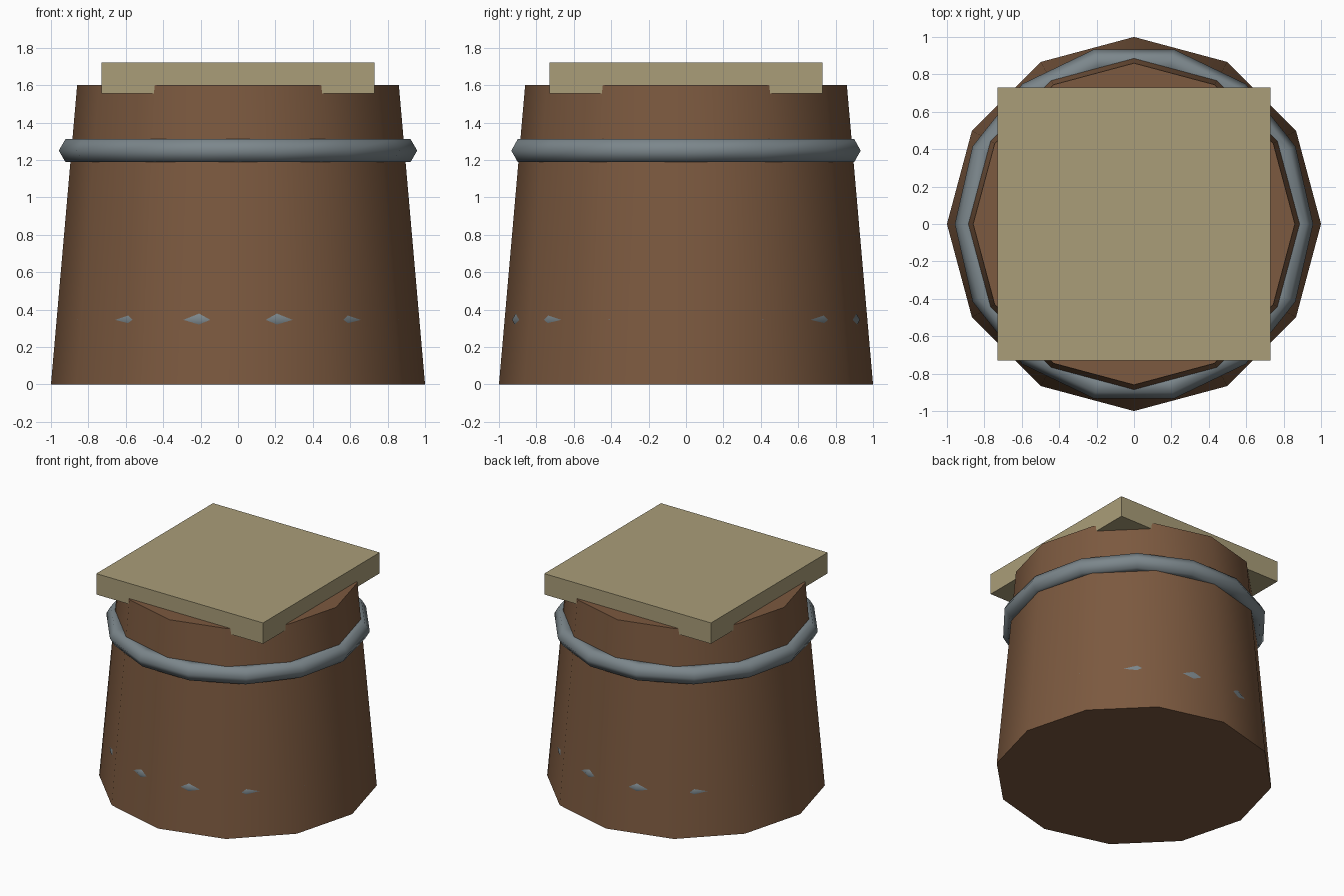
import bpy
import math

if "Cube" in bpy.data.objects:
    bpy.data.objects.remove(bpy.data.objects["Cube"])


def material(name, rgb):
    mat = bpy.data.materials.new(name)
    mat.diffuse_color = (*rgb, 1)
    mat.use_nodes = True
    mat.node_tree.nodes["Principled BSDF"].inputs["Base Color"].default_value = mat.diffuse_color
    return mat


def finish(name, mat):
    obj = bpy.context.object
    obj.name = name
    obj.data.materials.append(mat)
    return obj


wood = material("dark_wood", (0.20, 0.10, 0.05))
metal = material("hoop_metal", (0.20, 0.24, 0.26))
pale_wood = material("pale_wood", (0.40, 0.34, 0.19))

# Tapered twelve-sided tub, vertices on the x and y axes
bpy.ops.mesh.primitive_cone_add(vertices=12, radius1=1.0, radius2=0.86,
                                depth=1.6, location=(0, 0, 0.8))
finish("tub_body", wood)
bpy.ops.object.shade_smooth_by_angle(angle=math.radians(40))

# Metal hoops; the lower one only pokes through the flat sides
for name, z, radius in (("lower_hoop", 0.345, 0.884), ("upper_hoop", 1.25, 0.888)):
    bpy.ops.mesh.primitive_torus_add(major_segments=14, minor_segments=6,
                                     major_radius=radius, minor_radius=0.07,
                                     location=(0, 0, z))
    finish(name, metal)
    bpy.ops.object.shade_smooth()

# Square lid sunk slightly into the top
bpy.ops.mesh.primitive_cube_add(size=1, location=(0, 0, 1.6375))
lid = finish("lid", pale_wood)
lid.scale = (1.46, 1.46, 0.165)
